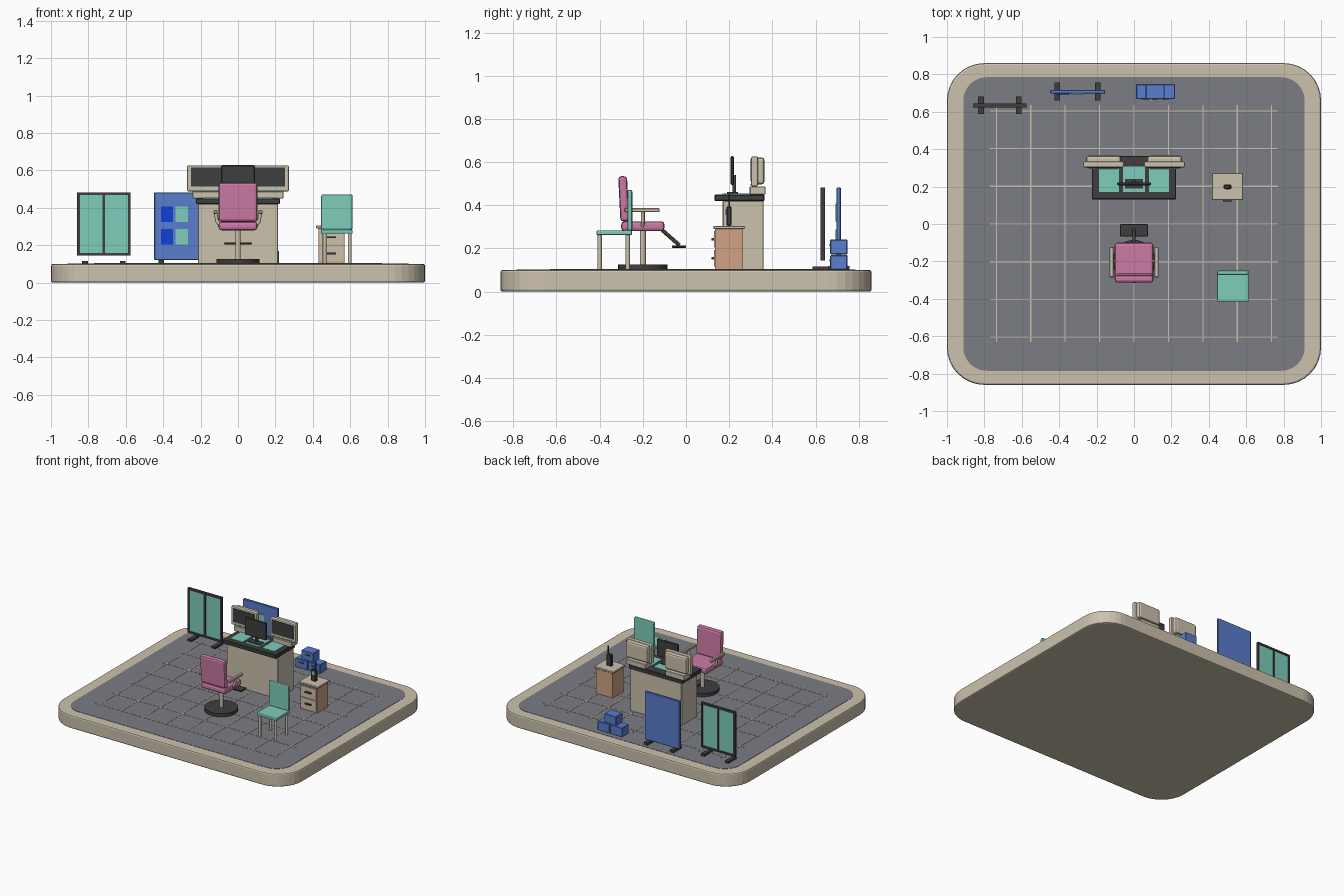
import bpy, bmesh, math
from mathutils import Vector

if "Cube" in bpy.data.objects:
    bpy.data.objects.remove(bpy.data.objects["Cube"])


def lin(c):
    c /= 255
    return c / 12.92 if c <= 0.04045 else ((c + 0.055) / 1.055) ** 2.4


def mat(name, r, g, b):
    m = bpy.data.materials.new(name)
    m.diffuse_color = (lin(r), lin(g), lin(b), 1)
    m.use_nodes = True
    m.node_tree.nodes["Principled BSDF"].inputs["Base Color"].default_value = m.diffuse_color
    return m


BEIGE = mat("beige", 204, 194, 174)
FLOOR = mat("floor grey", 124, 125, 132)
DARK = mat("charcoal", 62, 62, 63)
TEAL = mat("teal", 127, 205, 187)
PINK = mat("pink", 205, 122, 165)
BLUE = mat("blue", 90, 125, 205)
VIVID = mat("vivid blue", 15, 65, 215)
TAN = mat("tan", 210, 163, 132)


def finish(name, bm, m, smooth=False):
    bmesh.ops.recalc_face_normals(bm, faces=bm.faces)
    me = bpy.data.meshes.new(name)
    bm.to_mesh(me)
    bm.free()
    me.materials.append(m)
    ob = bpy.data.objects.new(name, me)
    bpy.context.collection.objects.link(ob)
    if smooth:
        bpy.ops.object.select_all(action='DESELECT')
        bpy.context.view_layer.objects.active = ob
        ob.select_set(True)
        bpy.ops.object.shade_smooth_by_angle(angle=math.radians(40))
    return ob


def box(name, x, y, z, m, bevel=0.0, seg=2):
    """Box from (min, max) ranges, with optional rounded edges."""
    bm = bmesh.new()
    bmesh.ops.create_cube(bm, size=1)
    for v in bm.verts:
        v.co = Vector([r[0] + (c + 0.5) * (r[1] - r[0]) for c, r in zip(v.co, (x, y, z))])
    if bevel:
        bmesh.ops.bevel(bm, geom=bm.edges[:], offset=bevel, segments=seg, profile=0.5, affect='EDGES')
    return finish(name, bm, m)


def mid(c, h):
    return (c - h, c + h)


def rod(name, a, b, r, m, sides=12, r2=None):
    """Cylinder between two points."""
    a, b = Vector(a), Vector(b)
    bm = bmesh.new()
    bmesh.ops.create_cone(bm, cap_ends=True, segments=sides, radius1=r,
                          radius2=r if r2 is None else r2, depth=(b - a).length)
    q = Vector((0, 0, 1)).rotation_difference((b - a).normalized())
    for v in bm.verts:
        v.co = q @ v.co + (a + b) / 2
    return finish(name, bm, m, True)


def slab(name, hx, hy, r, z0, z1, m, bevel=0.0):
    """Plate with rounded corners."""
    bm = bmesh.new()
    vs = []
    for k, (sx, sy) in enumerate(((1, 1), (-1, 1), (-1, -1), (1, -1))):
        for i in range(9):
            t = math.radians(90 * k + 90 * i / 8)
            vs.append(bm.verts.new((sx * (hx - r) + r * math.cos(t), sy * (hy - r) + r * math.sin(t), z0)))
    f = bm.faces.new(vs)
    top = bmesh.ops.extrude_face_region(bm, geom=[f])
    for v in top["geom"]:
        if isinstance(v, bmesh.types.BMVert):
            v.co.z = z1
    if bevel:
        rim = [e for e in bm.edges if abs(e.verts[0].co.z - e.verts[1].co.z) < 1e-6]
        bmesh.ops.bevel(bm, geom=rim, offset=bevel, segments=2, profile=0.5, affect='EDGES')
    return finish(name, bm, m)


# platform, floor and floor grid
slab("platform", 1.0, 0.86, 0.2, 0, 0.1, BEIGE, 0.01)
slab("floor", 0.912, 0.785, 0.125, 0.095, 0.102, FLOOR)
for i in range(-4, 5):
    box("floor_line_long", mid(i * 0.184, 0.003), (-0.63, 0.635), (0.1, 0.104), BEIGE)
for i in range(-3, 4):
    box("floor_line_cross", (-0.77, 0.77), mid(i * 0.2017, 0.003), (0.1, 0.104), BEIGE)

# desk
box("desk_body", (-0.215, 0.215), (0.17, 0.36), (0.1, 0.42), BEIGE, 0.003, 1)
box("desk_top", (-0.225, 0.225), (0.132, 0.364), (0.42, 0.45), DARK, 0.004, 1)
for a, b in ((-0.187, -0.08), (-0.06, 0.06), (0.08, 0.187)):
    box("desk_mat", (a, b), (0.17, 0.307), (0.449, 0.455), TEAL)

# centre monitor
box("centre_monitor", (-0.09, 0.09), (0.207, 0.222), (0.495, 0.628), DARK, 0.004, 1)
box("monitor_neck", mid(0, 0.01), (0.215, 0.232), (0.455, 0.54), DARK)
box("monitor_foot", mid(0, 0.048), (0.19, 0.24), (0.453, 0.461), DARK)

# side monitors with screens, buttons and stands
for s in (-1, 1):
    c = s * 0.163
    box("side_monitor", mid(c, 0.109), (0.302, 0.334), (0.487, 0.627), BEIGE, 0.008)
    box("side_monitor_back", mid(c, 0.093), (0.32, 0.364), (0.497, 0.622), BEIGE, 0.014)
    box("side_screen", mid(c, 0.089), (0.2985, 0.305), (0.513, 0.615), DARK)
    for i in range(5):
        box("monitor_button", mid(c + (i - 2) * 0.034, 0.009), (0.2985, 0.305), (0.492, 0.499), TEAL)
    box("side_monitor_stand", mid(c, 0.08), (0.295, 0.368), (0.45, 0.488), BEIGE, 0.003, 1)

# pink swivel chair
rod("chair_base", (0, -0.2, 0.1), (0, -0.2, 0.127), 0.115, DARK, 32)
rod("chair_post", (0, -0.2, 0.125), (0, -0.2, 0.285), 0.014, BEIGE, 16)
box("chair_seat", mid(0, 0.103), (-0.3, -0.1), (0.28, 0.326), PINK, 0.014)
back = box("chair_back", mid(0, 0.103), (-0.309, -0.268), (0.325, 0.535), PINK, 0.014)
for v in back.data.vertices:  # slight backward lean
    v.co.y -= (v.co.z - 0.43) * 0.05
for s in (-1, 1):
    box("armrest", mid(s * 0.12, 0.011), (-0.285, -0.122), (0.368, 0.388), BEIGE, 0.004, 1)
    rod("armrest_upright", (s * 0.12, -0.2, 0.375), (s * 0.112, -0.2, 0.325), 0.009, BEIGE)
    rod("armrest_bracket", (s * 0.112, -0.2, 0.328), (s * 0.085, -0.2, 0.286), 0.009, BEIGE)
rod("footrest_arm", (0, -0.11, 0.285), (0, -0.03, 0.215), 0.009, DARK)
box("footrest", mid(0, 0.074), (-0.066, 0.0), (0.203, 0.215), DARK, 0.003, 1)

# teal side chair
box("side_chair_seat", (0.445, 0.613), (-0.415, -0.25), (0.262, 0.284), TEAL, 0.006)
box("side_chair_back", (0.445, 0.613), (-0.272, -0.249), (0.283, 0.472), TEAL, 0.008)
for x in (0.463, 0.597):
    for y in (-0.4, -0.27):
        rod("side_chair_leg", (x, y, 0.1), (x, y, 0.265), 0.01, BEIGE)

# drawer cabinet with handset
box("cabinet_body", (0.43, 0.57), (0.135, 0.265), (0.1, 0.293), TAN)
box("cabinet_top", (0.418, 0.582), (0.127, 0.272), (0.29, 0.305), BEIGE, 0.003, 1)
for z in (0.155, 0.243):
    box("drawer_front", (0.437, 0.563), (0.129, 0.137), mid(z, 0.038), BEIGE)
    box("drawer_handle", mid(0.5, 0.025), (0.119, 0.131), mid(z, 0.005), DARK)
box("handset", mid(0.5, 0.021), (0.187, 0.211), (0.305, 0.395), DARK, 0.005, 1)
box("handset_screen", mid(0.5, 0.012), (0.184, 0.19), (0.355, 0.382), TEAL)
rod("handset_antenna", (0.512, 0.2, 0.39), (0.512, 0.2, 0.452), 0.004, DARK, 8)

# glazed partition
for x in (-0.853, -0.717, -0.581):
    box("partition_post", mid(x, 0.007), (0.623, 0.643), (0.145, 0.483), DARK)
for z in (0.151, 0.476):
    box("partition_rail", (-0.86, -0.574), (0.623, 0.643), mid(z, 0.007), DARK)
for x in (-0.785, -0.649):
    box("partition_pane", mid(x, 0.062), (0.629, 0.637), (0.157, 0.47), TEAL)
for x in (-0.818, -0.617):
    box("partition_foot", mid(x, 0.015), (0.587, 0.682), (0.1, 0.117), DARK)

# notice board with pinned sheets
box("notice_board", (-0.448, -0.155), (0.697, 0.717), (0.12, 0.483), BLUE, 0.003, 1)
for z in (0.245, 0.366):
    box("vivid_sheet", (-0.412, -0.348), (0.692, 0.699), mid(z, 0.042), VIVID)
    box("teal_sheet", (-0.333, -0.268), (0.692, 0.699), mid(z, 0.042), TEAL)
for x in (-0.41, -0.194):
    box("board_foot", mid(x, 0.015), (0.66, 0.757), (0.1, 0.12), DARK)

# stacked crates
for x, z in ((0.062, 0.1), (0.169, 0.1), (0.113, 0.172)):
    box("crate", mid(x, 0.051), (0.668, 0.748), (z, z + 0.07), BLUE, 0.004, 1)
    box("crate_slot", mid(x, 0.018), (0.665, 0.67), (z + 0.04, z + 0.05), DARK)
